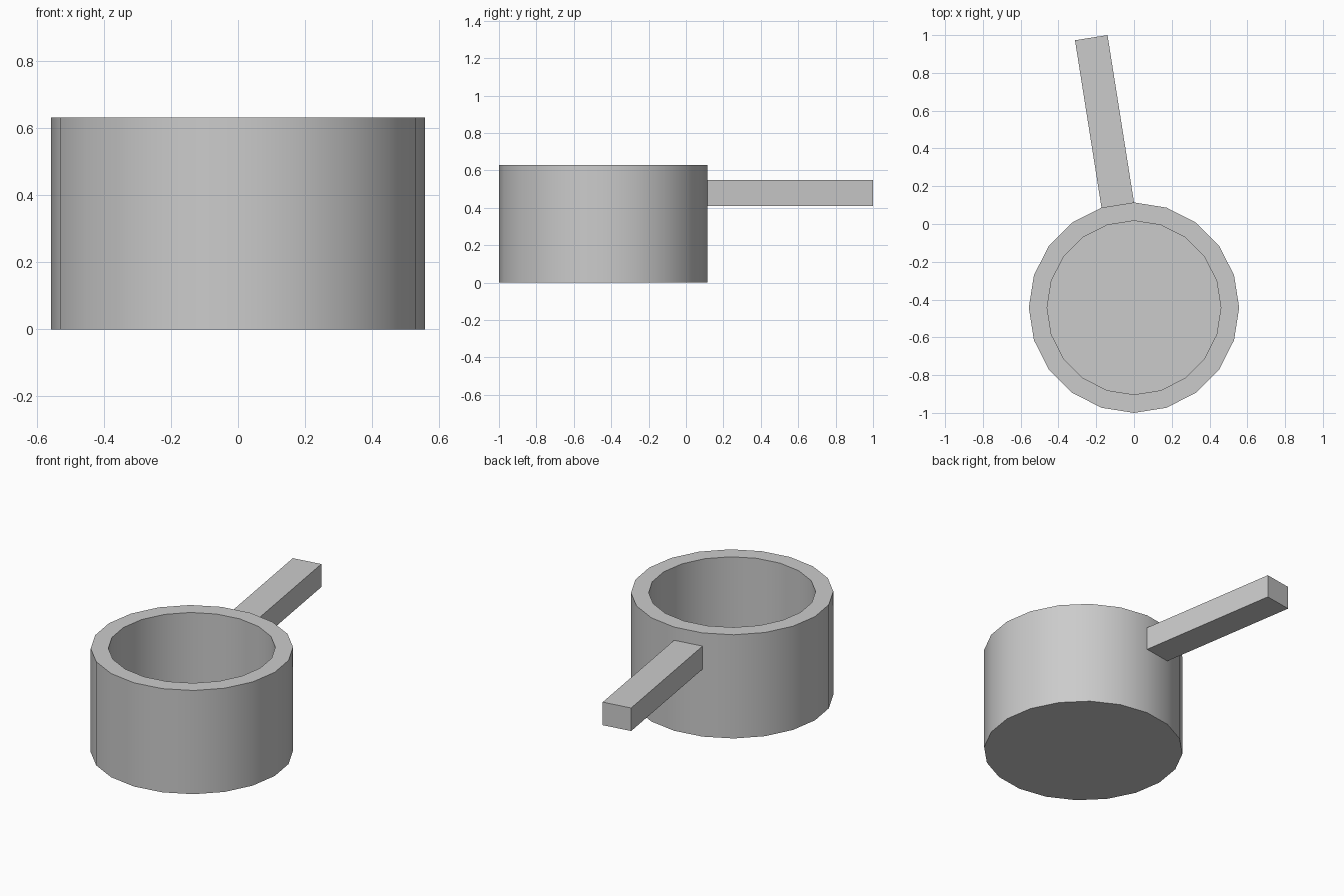
import bpy, bmesh
from math import radians, sin, cos
from mathutils import Vector, Matrix

if "Cube" in bpy.data.objects:
    bpy.data.objects.remove(bpy.data.objects["Cube"])

SIDES = 20
CY = -0.443            # pot axis position in y
R_OUT, R_IN = 0.557, 0.46
HEIGHT, FLOOR = 0.63, 0.1


def finish(bm, name):
    bmesh.ops.recalc_face_normals(bm, faces=bm.faces)
    mesh = bpy.data.meshes.new(name)
    bm.to_mesh(mesh)
    bm.free()
    obj = bpy.data.objects.new(name, mesh)
    bpy.context.collection.objects.link(obj)
    return obj


# Pot: low-poly cup, profile rings from outer base over the rim to the inner floor
bm = bmesh.new()
rings = []
for r, z in ((R_OUT, 0), (R_OUT, HEIGHT), (R_IN, HEIGHT), (R_IN, FLOOR)):
    rings.append([bm.verts.new((r * cos(radians(360 * i / SIDES)),
                                CY + r * sin(radians(360 * i / SIDES)), z))
                  for i in range(SIDES)])
for a, b in zip(rings, rings[1:]):
    for i in range(SIDES):
        j = (i + 1) % SIDES
        bm.faces.new((a[i], a[j], b[j], b[i]))
bm.faces.new(rings[0])
bm.faces.new(rings[-1])
pot = finish(bm, "pot")
bpy.context.view_layer.objects.active = pot
pot.select_set(True)
bpy.ops.object.shade_smooth_by_angle(angle=radians(30))

# Handle: straight bar standing square on the wall facet just left of the back
angle = radians(99)
width = 2 * R_OUT * sin(radians(9))
start = R_OUT * cos(radians(9)) - 0.005
end = start + 0.902
bm = bmesh.new()
bmesh.ops.create_cube(bm, size=1)
bmesh.ops.scale(bm, vec=(end - start, width, 0.14), verts=bm.verts)
bmesh.ops.translate(bm, vec=((start + end) / 2, 0, 0.48), verts=bm.verts)
bmesh.ops.transform(bm, matrix=Matrix.Translation(Vector((0, CY, 0))) @ Matrix.Rotation(angle, 4, 'Z'),
                    verts=bm.verts)
finish(bm, "handle")
